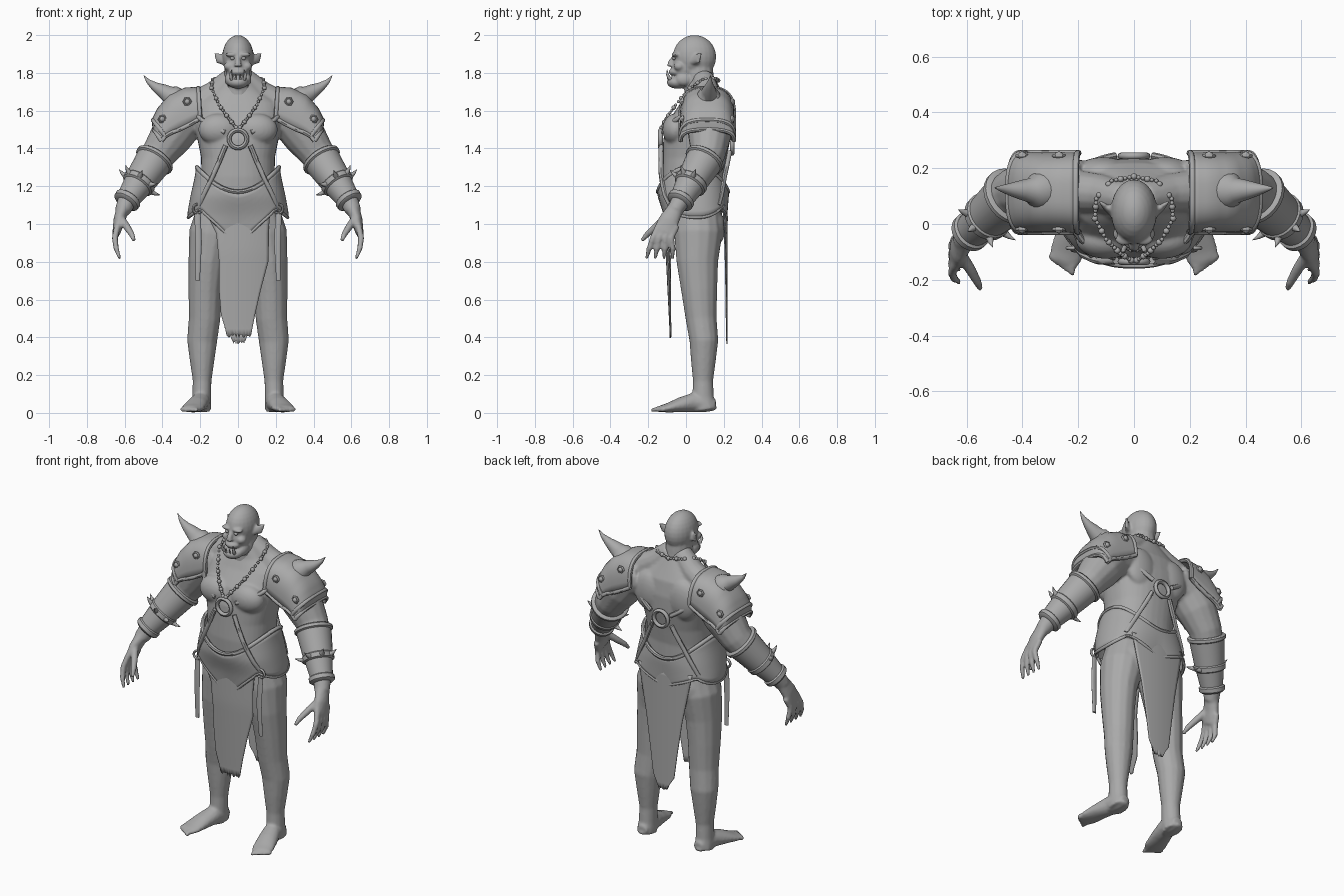
import bpy, bmesh, math, random
from mathutils import Vector, Matrix

random.seed(4)
cube = bpy.data.objects.get("Cube")
if cube:
    bpy.data.objects.remove(cube, do_unlink=True)

grey = bpy.data.materials.new("plain grey")
grey.use_nodes = True
grey.diffuse_color = (0.4, 0.4, 0.4, 1)
grey.node_tree.nodes["Principled BSDF"].inputs["Base Color"].default_value = (0.4, 0.4, 0.4, 1)
X, Y, Z = Vector((1, 0, 0)), Vector((0, 1, 0)), Vector((0, 0, 1))


def loft(bm, rings, loop=True, closed=False, caps=True):
    """Skin a list of point rows; loop closes each row, closed joins last to first."""
    rows = [[bm.verts.new(p) for p in ring] for ring in rings]
    n = len(rows[0])
    pairs = list(zip(rows, rows[1:])) + ([(rows[-1], rows[0])] if closed else [])
    for a, b in pairs:
        for i in range(n if loop else n - 1):
            j = (i + 1) % n
            bm.faces.new((a[i], a[j], b[j], b[i]))
    if loop and caps and not closed:
        bm.faces.new(rows[0])
        bm.faces.new(rows[-1])


def tube(bm, pts, ref=Y, closed=False, n=14):
    """Sweep an ellipse along points (x, y, z, width radius[, radius along ref])."""
    pos = [Vector(p[:3]) for p in pts]
    last, rings = len(pts) - 1, []
    for i, p in enumerate(pts):
        a = pos[i - 1] if closed or i else pos[0]
        b = pos[(i + 1) % len(pos)] if closed else pos[min(i + 1, last)]
        t = (b - a).normalized()
        side = t.cross(ref).normalized()
        up = side.cross(t)
        angles = [math.tau * k / n for k in range(n)]
        rings.append([pos[i] + side * p[3] * math.cos(q) + up * p[-1] * math.sin(q) for q in angles])
    loft(bm, rings, closed=closed)


def blob(bm, c, r, u=24, v=14):
    m = Matrix.Translation(c) @ Matrix.Diagonal((*r, 1))
    bmesh.ops.create_uvsphere(bm, u_segments=u, v_segments=v, radius=1, matrix=m)


def hoop(bm, c, radius, r, a=X, b=Z, n=28):
    pts = [Vector(c) + (a * math.cos(t) + b * math.sin(t)) * radius
           for t in [math.tau * k / n for k in range(n)]]
    tube(bm, [(*p, r) for p in pts], ref=a.cross(b), closed=True, n=8)


def flip(bm):
    """Copy everything built so far to the other side."""
    copy = bmesh.ops.duplicate(bm, geom=bm.verts[:] + bm.edges[:] + bm.faces[:])["geom"]
    for v in copy:
        if isinstance(v, bmesh.types.BMVert):
            v.co.x *= -1


def finish(name, bm, voxel=0, solid=0):
    bmesh.ops.recalc_face_normals(bm, faces=bm.faces)
    me = bpy.data.meshes.new(name)
    bm.to_mesh(me)
    bm.free()
    me.materials.append(grey)
    me.shade_smooth()
    me.set_sharp_from_angle(angle=math.radians(45))
    ob = bpy.data.objects.new(name, me)
    bpy.context.collection.objects.link(ob)
    if voxel:
        mod = ob.modifiers.new("blend", "REMESH")
        mod.mode, mod.voxel_size, mod.use_smooth_shade = "VOXEL", voxel, True
        mod = ob.modifiers.new("soften", "SMOOTH")
        mod.factor, mod.iterations = 0.5, 5
    if solid:
        mod = ob.modifiers.new("thickness", "SOLIDIFY")
        mod.thickness, mod.offset = solid, 0


def lerp_rows(rows, t):
    i = max(0, min(int(t), len(rows) - 2))
    return [a + (b - a) * (t - i) for a, b in zip(rows[i], rows[i + 1])]


def bend(v, n):
    return math.copysign(abs(v) ** (2 / n), v)


# Torso profile: height, half width, front y, back y
torso = [(.85, .18, -.07, .17), (.95, .19, -.07, .18), (1.05, .21, -.09, .19), (1.15, .205, -.125, .2),
         (1.25, .195, -.13, .2), (1.35, .195, -.125, .215), (1.45, .215, -.12, .235),
         (1.55, .235, -.09, .235), (1.64, .22, -.03, .22), (1.7, .14, .0, .19), (1.76, .08, .01, .16)]


def surf(deg, z, off=0.0):
    """Point on the torso at an angle (front is -90) and height, pushed out by off."""
    k = next((i for i in range(len(torso) - 1) if z <= torso[i + 1][0]), len(torso) - 2)
    _, w, f, b = lerp_rows(torso, k + (z - torso[k][0]) / (torso[k + 1][0] - torso[k][0]))
    t = math.radians(deg)
    return Vector(((w + off) * bend(math.cos(t), 2.3),
                   (f + b) / 2 + ((b - f) / 2 + off) * bend(math.sin(t), 2.3), z))


# Body: limbs and muscles fused into one skin
bm = bmesh.new()
tube(bm, [(.12, .06, 1.07, .1, .12), (.14, .065, .95, .12, .13), (.163, .06, .8, .1, .112),
          (.173, .07, .65, .09, .097), (.177, .08, .5, .084, .083), (.19, .095, .38, .08, .077),
          (.19, .092, .28, .066, .067), (.19, .09, .17, .05, .054), (.192, .09, .08, .05, .058),
          (.195, .1, .012, .052, .066)])
tube(bm, [(.19, .155, .04, .03, .03), (.192, .1, .05, .052, .048), (.2, .04, .055, .052, .053),
          (.22, -.03, .042, .058, .04), (.24, -.1, .026, .062, .024), (.25, -.14, .02, .052, .017)], ref=Z)
for i in range(5):
    x = .218 + .018 * i
    tube(bm, [(x, -.11, .02, .014), (x + .003, -.155 + .01 * i, .02, .014), (x + .004, -.185 + .013 * i, .013, .009)], ref=Z)
tube(bm, [(.18, .12, 1.59, .11), (.28, .12, 1.56, .122), (.35, .125, 1.47, .115), (.42, .115, 1.37, .093),
          (.47, .08, 1.3, .086), (.53, .03, 1.21, .07), (.59, -.03, 1.12, .05), (.61, -.06, 1.07, .043)])
tube(bm, [(.605, -.05, 1.09, .038, .042), (.63, -.09, 1.02, .03, .055), (.643, -.115, .955, .022, .062)])
for i in range(4):
    y = -.165 + .032 * i
    tube(bm, [(.638, y + .02, .99, .018), (.652, y - .01, .925, .017),
              (.645, y - .03 + .01 * i, .87, .015), (.625, y - .045 + .014 * i, .815, .009)], n=10)
tube(bm, [(.62, -.11, 1.03, .022), (.585, -.165, .98, .02), (.56, -.21, .94, .016), (.55, -.235, .91, .01)], n=10)
tube(bm, [(.03, .09, 1.77, .06), (.12, .11, 1.69, .07), (.24, .12, 1.62, .08)])
blob(bm, (.1, -.055, 1.5), (.11, .07, .085))
blob(bm, (.1, .11, .98), (.11, .1, .12))
blob(bm, (.11, .19, 1.54), (.1, .05, .12))
flip(bm)
loft(bm, [[surf(a * 10, r[0]) for a in range(36)] for r in torso[1:]])
finish("body", bm, voxel=.008)

# Head
bm = bmesh.new()
blob(bm, (.045, -.035, 1.835), (.03, .03, .025))
blob(bm, (.034, -.055, 1.897), (.034, .022, .012))
blob(bm, (.045, -.01, 1.765), (.026, .045, .035))
tube(bm, [(.07, .045, 1.86, .025, .02), (.1, .06, 1.875, .012, .028), (.122, .08, 1.905, .005, .006)], ref=Z)
flip(bm)
tube(bm, [(0, .08, 1.66, .09, .09), (0, .07, 1.76, .076, .08), (0, .06, 1.86, .07, .08)])
blob(bm, (0, .045, 1.885), (.083, .115, .115))
blob(bm, (0, -.005, 1.83), (.068, .068, .085))
blob(bm, (0, -.045, 1.75), (.056, .057, .034))
blob(bm, (0, -.045, 1.805), (.048, .047, .024))
tube(bm, [(0, -.06, 1.89, .01), (0, -.08, 1.855, .016), (0, -.08, 1.835, .021)])
finish("head", bm, voxel=.006)

bm = bmesh.new()
blob(bm, (.03, -.064, 1.877), (.012, .01, .009))
flip(bm)
finish("eyes", bm)
bm = bmesh.new()
tube(bm, [(.034, -.084, 1.765, .009), (.039, -.098, 1.79, .008), (.034, -.1, 1.818, .001)])
tube(bm, [(.012, -.096, 1.765, .006), (.012, -.1, 1.79, .002)])
flip(bm)
finish("tusks", bm)

# Hip armour with raised rims
def hem(deg, t):
    s = abs(math.cos(math.radians(deg)))
    top = 1.17 + .13 * s ** 1.6
    low = (.89 if deg < 0 else 1.0) + (.19 if deg < 0 else .08) * min(1, s / .75) - .18 * max(0, s - .75)
    return surf(deg, low + (top - low) * t, .014 + .034 * (1 - t) * s + .008)


around = range(-180, 180, 5)
bm = bmesh.new()
loft(bm, [[hem(a, k / 8) for a in around] for k in range(9)], caps=False)
finish("hip_armour", bm, solid=.01)
bm = bmesh.new()
for t, r in ((0, .009), (1, .012)):
    tube(bm, [(*hem(a, t), r) for a in around], ref=Z, closed=True, n=8)
finish("hip_armour_rims", bm)

# Torn cloths, rows of height, left and right edge
def cloth(name, rows, y_at):
    bm, cols, grid = bmesh.new(), 19, []
    for k in range(21):
        z, a, b = lerp_rows(rows, k / 20 * (len(rows) - 1))
        xs = [a + (b - a) * i / (cols - 1) for i in range(cols)]
        drop = .025 if k == 20 else 0
        grid.append([(x, y_at(x, z), z - random.random() * drop) for x in xs])
    loft(bm, grid, loop=False)
    finish(name, bm, solid=.006)


cloth("front_cloth", [(1.06, -.17, .17), (.95, -.115, .16), (.8, -.1, .16), (.65, -.1, .12), (.52, -.09, .09), (.42, -.06, .07)],
      lambda x, z: -.105 + .05 * max(0, .85 - z) + .8 * x * x)
cloth("back_cloth", [(1.1, -.18, .18), (.95, -.15, .15), (.8, -.12, .12), (.6, -.09, .09), (.45, -.07, .07), (.39, -.03, .04)],
      lambda x, z: .217 - .6 * x * x)

# Harness: crossing straps, centre rings, hip rings and hanging straps
bm = bmesh.new()
for sign in (-1, 1):
    mid = 1.45 if sign < 0 else 1.42
    for a, z in ((28, 1.58), (38, 1.1)):
        path = []
        for k in range(13):
            t = k / 12
            start = mid + math.copysign(.035, z - mid)
            path.append((*surf(sign * (76 + (a - 76) * t), start + (z - start) * t, .014 + .03 * t * (z < mid)), .013))
        tube(bm, path, n=8)
hip = surf(-38, 1.08, .055)
hoop(bm, hip, .024, .007)
tube(bm, [(*(hip - Z * .02), .016, .006), (hip.x - .005, hip.y - .01, .9, .018, .006), (hip.x, hip.y, .7, .012, .006)])
flip(bm)
for a, z in ((-90, 1.45), (90, 1.42)):
    hoop(bm, surf(a, z, .015), .047, .012)
finish("harness", bm)

# Necklace of beads
bm = bmesh.new()
chain = [(0, .17, 1.76), (.08, .155, 1.77), (.135, .09, 1.765), (.14, .02, 1.72), (.1, -.055, 1.63), (.05, -.105, 1.56), (.01, -.13, 1.51)]
for k in range(31):
    p = lerp_rows(chain, k / 30 * (len(chain) - 1))
    r = .012 if k % 3 == 0 else .008
    blob(bm, p, (r, r, r), 8, 6)
flip(bm)
finish("necklace", bm)

# Shoulder armour: arches given by top x, top z, bottom x, bottom z
arches = [(.21, 1.72, .2, 1.56), (.28, 1.715, .25, 1.53), (.36, 1.68, .31, 1.5),
          (.42, 1.61, .35, 1.485), (.45, 1.55, .385, 1.465), (.445, 1.5, .405, 1.44)]


def arch(u, deg, grow=0.0):
    tx, tz, bx, bz = lerp_rows(arches, u)
    t = math.radians(deg)
    s = bend(math.sin(t), 2.8)
    return Vector((bx + (tx - bx) * s, .113 - (.138 + grow) * bend(math.cos(t), 2.8), bz + (tz - bz) * s))


sweep = [k * 7.5 for k in range(25)]
bm = bmesh.new()
loft(bm, [[arch(k / 3, a) for a in sweep] for k in range(16)], loop=False)
flip(bm)
finish("shoulder_plates", bm, solid=.014)
bm = bmesh.new()
for u in (0, 4, 5):
    tube(bm, [(*arch(u, a, .003), .012) for a in sweep], ref=X, n=8)
for a in (0, 180):
    tube(bm, [(*arch(k / 3, a, .003), .012) for k in range(16)], n=8)
for u in (1, 3.2):
    for a in (32, 148):
        p = arch(u, a, .01)
        blob(bm, p, (.016, .016, .016), 8, 6)
        hoop(bm, p, .019, .006, n=6)
flip(bm)
finish("shoulder_rims_and_rivets", bm)
bm = bmesh.new()
tube(bm, [(.325, .12, 1.655, .068), (.36, .12, 1.68, .06), (.37, .12, 1.688, .045), (.4, .122, 1.705, .037),
          (.44, .124, 1.728, .024), (.475, .127, 1.755, .012), (.5, .13, 1.787, .001)], n=20)
flip(bm)
finish("shoulder_spikes", bm)

# Bracers on the forearms
elbow, wrist = Vector((.435, .105, 1.35)), Vector((.597, -.037, 1.11))
bm = bmesh.new()
bands = [(0, .1), (.02, .108), (.07, .108), (.09, .098), (.5, .084), (.52, .09), (.6, .088), (.62, .077),
         (.88, .064), (.9, .073), (.97, .072), (1, .06)]
tube(bm, [(*elbow.lerp(wrist, t), r) for t, r in bands], n=24)
flip(bm)
finish("bracers", bm)
bm = bmesh.new()
axis = (wrist - elbow).normalized()
side = axis.cross(Y).normalized()
up = side.cross(axis)
for deg in (-150, -100, -50, 0, 170):
    t = math.radians(deg)
    out = -side * math.cos(t) + up * math.sin(t)
    base = elbow.lerp(wrist, .56) + out * .08
    tube(bm, [(*base, .016), (*(base + out * .025 - axis * .004), .009), (*(base + out * .05 - axis * .014), .001)], ref=axis, n=10)
flip(bm)
finish("bracer_spikes", bm)
